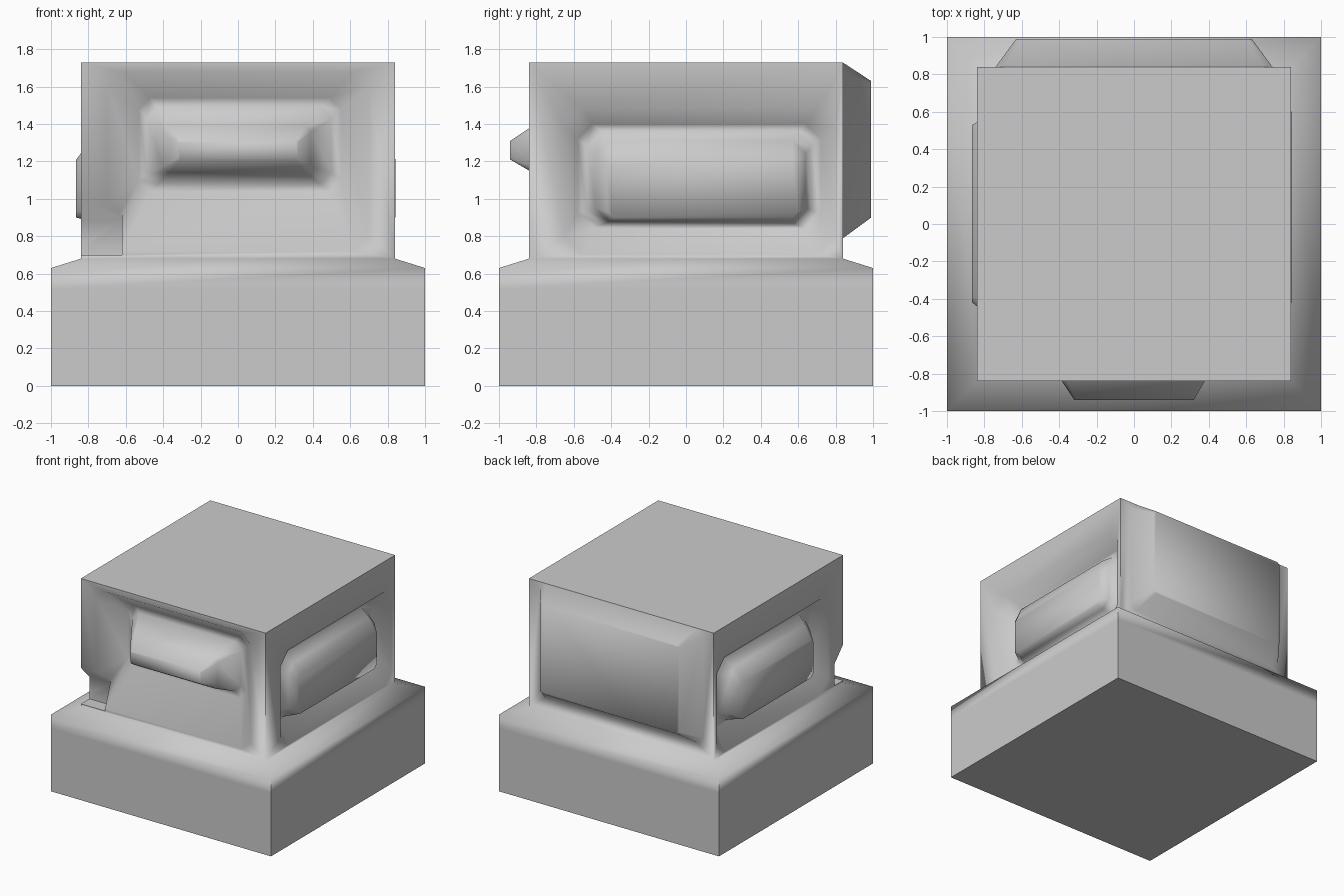
import bpy, bmesh

if "Cube" in bpy.data.objects:
    bpy.data.objects.remove(bpy.data.objects["Cube"])


def ring(place, u0, u1, v0, v1, depth, c):
    """Rectangle with chamfered corners on one wall, eight points."""
    pts = [(u0 + c, v0), (u1 - c, v0), (u1, v0 + c), (u1, v1 - c),
           (u1 - c, v1), (u0 + c, v1), (u0, v1 - c), (u0, v0 + c)]
    return [place(u, v, depth) for u, v in pts]


def loft(bm, rings, cap=True):
    rows = [[bm.verts.new(p) for p in r] for r in rings]
    n = len(rows[0])
    for a, b in zip(rows, rows[1:]):
        for i in range(n):
            j = (i + 1) % n
            bm.faces.new((a[i], a[j], b[j], b[i]))
    if cap:
        bm.faces.new(rows[-1])
    return rows


def finish(name, bm):
    bmesh.ops.remove_doubles(bm, verts=bm.verts[:], dist=0.0005)
    bmesh.ops.recalc_face_normals(bm, faces=bm.faces[:])
    mesh = bpy.data.meshes.new(name)
    bm.to_mesh(mesh)
    bm.free()
    ob = bpy.data.objects.new(name, mesh)
    bpy.context.collection.objects.link(ob)
    return ob


W, LOW, TOP = 0.84, 0.68, 1.73
EDGE = (-W, W, LOW, TOP, W, 0)

front = lambda u, v, d: (u, -d, v)
back = lambda u, v, d: (u, d, v)
right = lambda u, v, d: (d, u, v)
left = lambda u, v, d: (-d, u, v)


def side_rings(out, y1):
    # recess opening, recess floor, panel foot, panel face
    return [EDGE,
            (-0.65, 0.80, 0.70, 1.48, W, 0.10),
            (-0.58, 0.72, 0.84, 1.40, 0.71, 0.08),
            (-0.53, y1 + 0.07, 0.86, 1.36, 0.71, 0.08),
            (-0.48, y1 + 0.04, 0.88, 1.31, 0.79, 0.07),
            (-0.42, y1, 0.90, 1.21, out, 0.03)]


walls = [
    # front: sloping recess with a protruding block
    (front, [EDGE,
             (-0.70, 0.70, 0.72, 1.68, W, 0.08),
             (-0.53, 0.55, 1.04, 1.54, 0.67, 0.06),
             (-0.49, 0.50, 1.08, 1.49, 0.67, 0.06),
             (-0.40, 0.39, 1.14, 1.39, 0.82, 0.03),
             (-0.32, 0.32, 1.21, 1.31, 0.94, 0.01)]),
    # back: raised panel flush with the top
    (back, [EDGE,
            (-0.74, 0.74, 0.79, 1.728, W, 0.05),
            (-0.63, 0.63, 0.90, 1.63, 0.99, 0.02)]),
    (right, side_rings(0.843, 0.60)),
    (left, side_rings(0.865, 0.53)),
]

# plinth with sloping shoulder, then four walls and the top
bm = bmesh.new()
square = lambda s, z: [(-s, -s, z), (s, -s, z), (s, s, z), (-s, s, z)]
plinth = loft(bm, [square(1, 0), square(1, 0.52), square(1, 0.63),
                   square(W, LOW)], cap=False)
bm.faces.new(plinth[0])
for place, rings in walls:
    loft(bm, [ring(place, *r) for r in rings])
bm.faces.new([bm.verts.new(p) for p in square(W, TOP)])
body = finish("block_body", bm)

# notch under the front left corner post
bm = bmesh.new()
profile = [(-0.90, 0.70), (-0.90, 1.06), (-0.73, 0.88), (-0.73, 0.70)]
loft(bm, [[(x, y, z) for y, z in profile] for x in (-0.95, -0.62)])
bm.faces.new([bm.verts.new((-0.95, y, z)) for y, z in profile])
cutter = finish("notch_cutter", bm)
cutter.hide_render = True

mod = body.modifiers.new("corner_notch", "BOOLEAN")
mod.operation = "DIFFERENCE"
mod.solver = "EXACT"
mod.object = cutter
bpy.context.view_layer.objects.active = body
body.select_set(True)
cutter.select_set(False)
bpy.ops.object.modifier_apply(modifier=mod.name)
bpy.data.objects.remove(cutter)

bpy.ops.object.shade_smooth_by_angle(angle=1.35)
